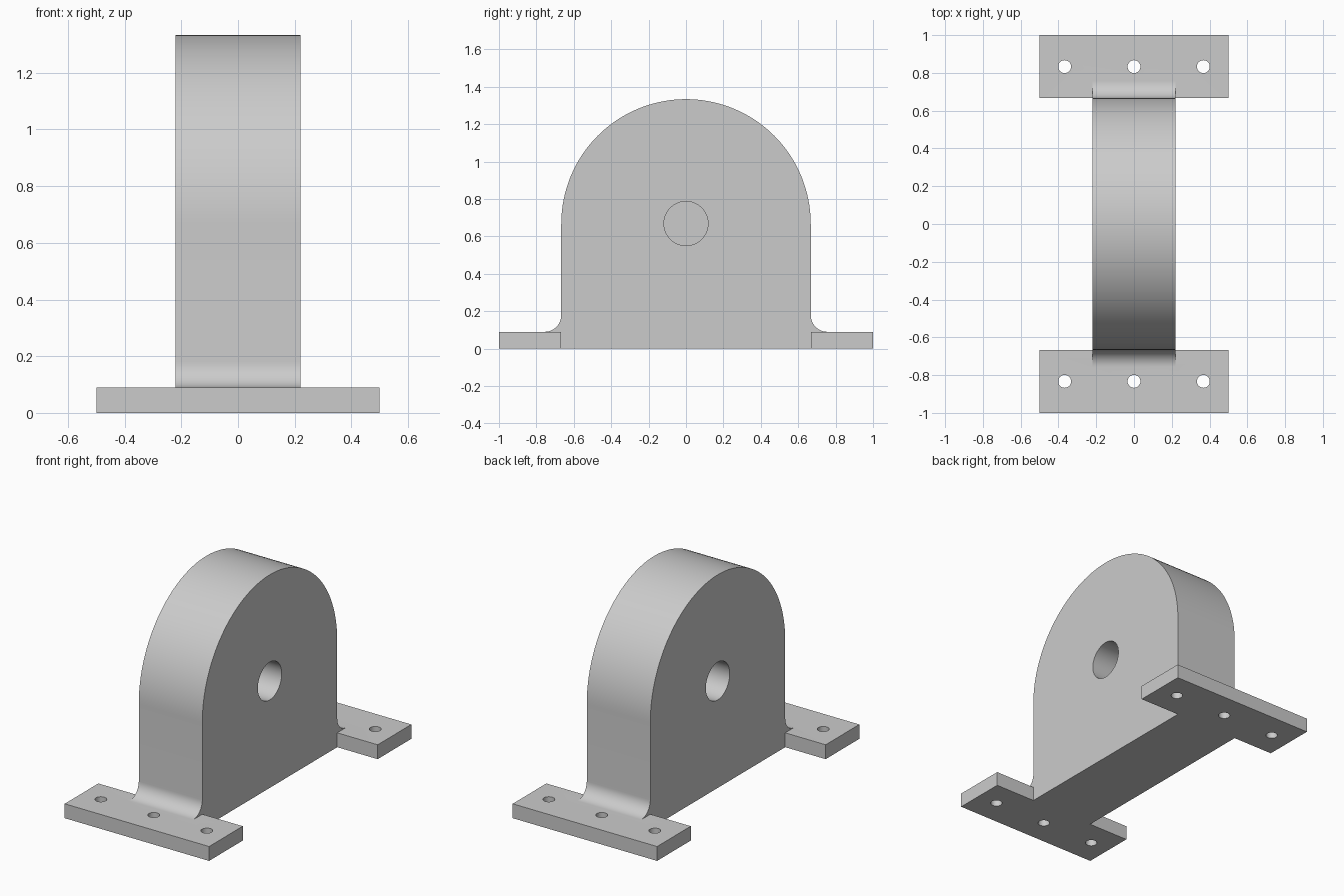
import bpy
import bmesh
from math import sin, cos, pi, radians

default = bpy.data.objects.get("Cube")
if default:
    bpy.data.objects.remove(default, do_unlink=True)

R = 0.667        # dome radius, also the height of the bore
HALF_W = 0.22    # half the block thickness
PLATE_H = 0.09
FILLET = 0.09
WEB = 0.02       # half the wall left between the two blind bores

steel = bpy.data.materials.new("plain grey")
steel.use_nodes = True
grey = (0.6, 0.6, 0.6, 1)
steel.diffuse_color = grey
steel.node_tree.nodes["Principled BSDF"].inputs["Base Color"].default_value = grey


def make_object(name, bm):
    bmesh.ops.recalc_face_normals(bm, faces=bm.faces)
    mesh = bpy.data.meshes.new(name)
    bm.to_mesh(mesh)
    bm.free()
    mesh.materials.append(steel)
    obj = bpy.data.objects.new(name, mesh)
    bpy.context.collection.objects.link(obj)
    return obj


def extrude_profile(name, points, half_width):
    """Extrude a closed (y, z) outline along x."""
    bm = bmesh.new()
    face = bm.faces.new([bm.verts.new((-half_width, y, z)) for y, z in points])
    result = bmesh.ops.extrude_face_region(bm, geom=[face])
    verts = [v for v in result["geom"] if isinstance(v, bmesh.types.BMVert)]
    bmesh.ops.translate(bm, verts=verts, vec=(2 * half_width, 0, 0))
    return make_object(name, bm)


def cylinder(name, radius, depth, location, along_x=False):
    bpy.ops.mesh.primitive_cylinder_add(
        vertices=48, radius=radius, depth=depth, location=location,
        rotation=(0, pi / 2 if along_x else 0, 0))
    obj = bpy.context.object
    obj.name = name
    return obj


def combine(target, other, operation):
    bpy.context.view_layer.objects.active = target
    mod = target.modifiers.new(operation.lower(), "BOOLEAN")
    mod.operation = operation
    mod.solver = "EXACT"
    mod.object = other
    bpy.ops.object.modifier_apply(modifier=mod.name)
    bpy.data.objects.remove(other, do_unlink=True)


# Domed block with concave fillets running out onto the plates
steps = 12
foot = [(R, 0), (R, PLATE_H / 2), (R + FILLET, PLATE_H / 2)]
for i in range(steps + 1):
    a = pi / 2 * i / steps
    foot.append((R + FILLET * (1 - sin(a)), PLATE_H + FILLET * (1 - cos(a))))
dome = [(R * cos(pi * i / 64), R + R * sin(pi * i / 64)) for i in range(65)]
outline = foot + dome + [(-y, z) for y, z in reversed(foot)]
bracket = extrude_profile("bearing_bracket", outline, HALF_W)

# Mounting plates, front and back
for side in (-1, 1):
    plate = [(side * R, 0), (side, 0), (side, PLATE_H), (side * R, PLATE_H)]
    combine(bracket, extrude_profile("mounting_plate", plate, 0.5), "UNION")

# Bolt holes through the plates
for y in (-0.833, 0.833):
    for x in (-0.367, 0, 0.367):
        combine(bracket, cylinder("bolt_hole", 0.034, 0.4, (x, y, PLATE_H / 2)), "DIFFERENCE")

# Blind bores from both faces
for side in (-1, 1):
    bore = cylinder("bore", 0.118, 0.4, (side * (WEB + 0.2), 0, R + 0.002), along_x=True)
    combine(bracket, bore, "DIFFERENCE")

# Smooth the curved faces, keep the edges crisp
bpy.ops.object.select_all(action="DESELECT")
bracket.select_set(True)
bpy.context.view_layer.objects.active = bracket
bpy.ops.object.shade_smooth_by_angle(angle=radians(30))
